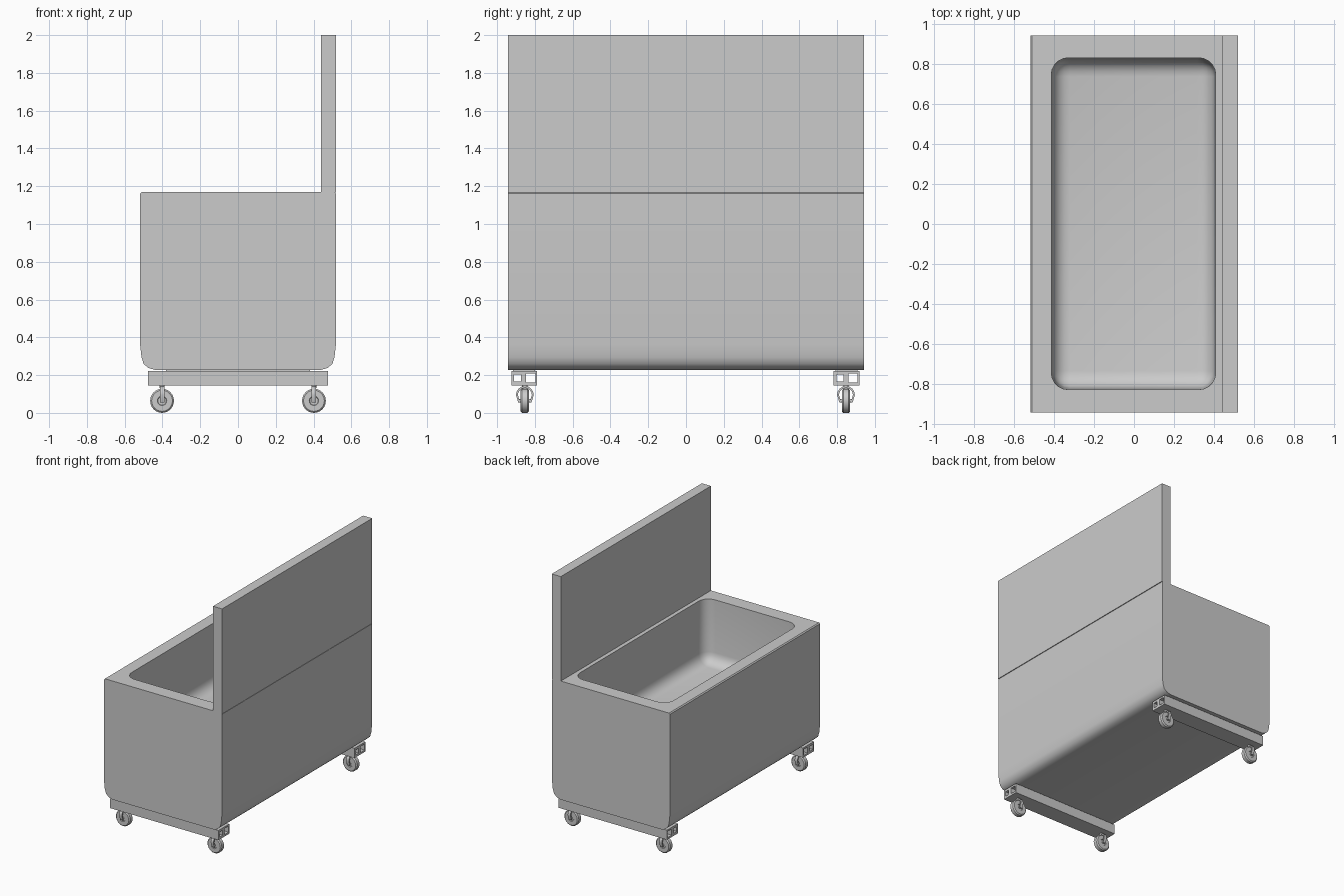
import bpy, bmesh, math
from mathutils import Matrix, Vector

if "Cube" in bpy.data.objects:
    bpy.data.objects.remove(bpy.data.objects["Cube"])


def finish(name, bm, smooth=None):
    bmesh.ops.recalc_face_normals(bm, faces=bm.faces[:])
    me = bpy.data.meshes.new(name)
    bm.to_mesh(me)
    bm.free()
    ob = bpy.data.objects.new(name, me)
    bpy.context.collection.objects.link(ob)
    if smooth:
        shade(ob, smooth)
    return ob


def select(ob):
    bpy.ops.object.select_all(action='DESELECT')
    ob.select_set(True)
    bpy.context.view_layer.objects.active = ob


def shade(ob, angle=40):
    select(ob)
    bpy.ops.object.shade_smooth_by_angle(angle=math.radians(angle))


def box_bm(x0, x1, y0, y1, z0, z1):
    bm = bmesh.new()
    m = Matrix.Translation(((x0 + x1) / 2, (y0 + y1) / 2, (z0 + z1) / 2))
    bmesh.ops.create_cube(bm, size=1, matrix=m @ Matrix.Diagonal((x1 - x0, y1 - y0, z1 - z0, 1)))
    return bm


def extrude_bm(points, vec):
    bm = bmesh.new()
    face = bm.faces.new([bm.verts.new(p) for p in points])
    r = bmesh.ops.extrude_face_region(bm, geom=[face])
    bmesh.ops.translate(bm, vec=vec, verts=[v for v in r['geom'] if isinstance(v, bmesh.types.BMVert)])
    return bm


def cut(ob, cutter):
    cutter.hide_render = True
    mod = ob.modifiers.new("cut", 'BOOLEAN')
    mod.operation = 'DIFFERENCE'
    mod.solver = 'EXACT'
    mod.object = cutter
    select(ob)
    bpy.ops.object.modifier_apply(modifier=mod.name)
    bpy.data.objects.remove(cutter)


# Bin body: front profile with rounded lower corners, extruded along y
half = [(0.44, 0.228), (0.475, 0.238), (0.50, 0.26), (0.511, 0.295), (0.518, 0.36),
        (0.518, 1.162), (0.51, 1.17)]
outline = half + [(-x, z) for x, z in reversed(half)]
body = finish("bin_body", extrude_bm([(x, -0.942, z) for x, z in outline], (0, 1.884, 0)))

# Rounded cavity, slightly narrower at its floor
bm = box_bm(-0.417, 0.412, -0.832, 0.835, 0.67, 1.4)
for v in bm.verts:
    if v.co.z < 1:
        v.co.x *= 0.975
        v.co.y *= 0.985
edges = [e for e in bm.edges if min(v.co.z for v in e.verts) < 1]
bmesh.ops.bevel(bm, geom=edges, offset=0.085, segments=5, profile=0.5, affect='EDGES', clamp_overlap=True)
cut(body, finish("cavity_cutter", bm))
shade(body, 40)

# Upright back panel
finish("back_panel", box_bm(0.44, 0.52, -0.942, 0.942, 1.166, 2.0))

# Two cross bars with pairs of square channels through them
for name, y in (("front_cross_bar", -0.925), ("rear_cross_bar", 0.782)):
    bar = finish(name, box_bm(-0.476, 0.476, y, y + 0.136, 0.145, 0.222))
    finish(name + "_pad", box_bm(-0.38, 0.38, y + 0.01, y + 0.126, 0.22, 0.232))
    for y0, y1, z0, z1 in ((0.014, 0.052, 0.165, 0.204), (0.078, 0.127, 0.16, 0.208)):
        cut(bar, finish("channel_cutter", box_bm(-0.6, 0.6, y + y0, y + y1, z0, z1)))


# Casters: fork arch, lathed wheel, axle and swivel stem
def arch(r, bottom_y, bottom_z):
    arc = [(r * math.cos(math.pi * i / 8), 0.095 + r * math.sin(math.pi * i / 8)) for i in range(9)]
    return [(bottom_y, bottom_z)] + arc + [(-bottom_y, bottom_z)]


def cylinder(name, loc, radius, depth, along_y, segs=16):
    bm = bmesh.new()
    m = Matrix.Translation(loc)
    if along_y:
        m = m @ Matrix.Rotation(math.pi / 2, 4, 'X')
    bmesh.ops.create_cone(bm, cap_ends=True, segments=segs, radius1=radius, radius2=radius,
                          depth=depth, matrix=m)
    return finish(name, bm, 40)


def caster(tag, cx, cy):
    outline = arch(0.047, 0.035, 0.055) + arch(0.037, 0.025, 0.055)[::-1]
    finish(tag + "_fork", extrude_bm([(cx - 0.012, cy + y, z) for y, z in outline], (0.024, 0, 0)), 40)
    bm = bmesh.new()
    prof = [(0, 0.016), (0.022, 0.016), (0.025, 0.022), (0.055, 0.022), (0.063, 0.014)]
    prof += [(r, -y) for r, y in reversed(prof)]
    vs = [bm.verts.new((cx + r, cy + y, 0.064)) for r, y in prof]
    es = [bm.edges.new(p) for p in zip(vs, vs[1:])]
    bmesh.ops.spin(bm, geom=vs + es, cent=(cx, cy, 0.064), axis=(0, 1, 0),
                   angle=2 * math.pi, steps=24, use_duplicate=False)
    bmesh.ops.remove_doubles(bm, verts=bm.verts[:], dist=1e-5)
    for v in bm.verts:
        v.co.z = 0.064 + (v.co.z - 0.064) * 0.064 / 0.063
    finish(tag + "_wheel", bm, 40)
    cylinder(tag + "_axle", (cx, cy, 0.064), 0.009, 0.07, True, 12)
    cylinder(tag + "_stem", (cx, cy, 0.142), 0.014, 0.02, False, 12)


for fx, sx in (("left", -1), ("right", 1)):
    for fy, y in (("front", -0.853), ("rear", 0.847)):
        caster(f"{fy}_{fx}_caster", sx * 0.402, y)
